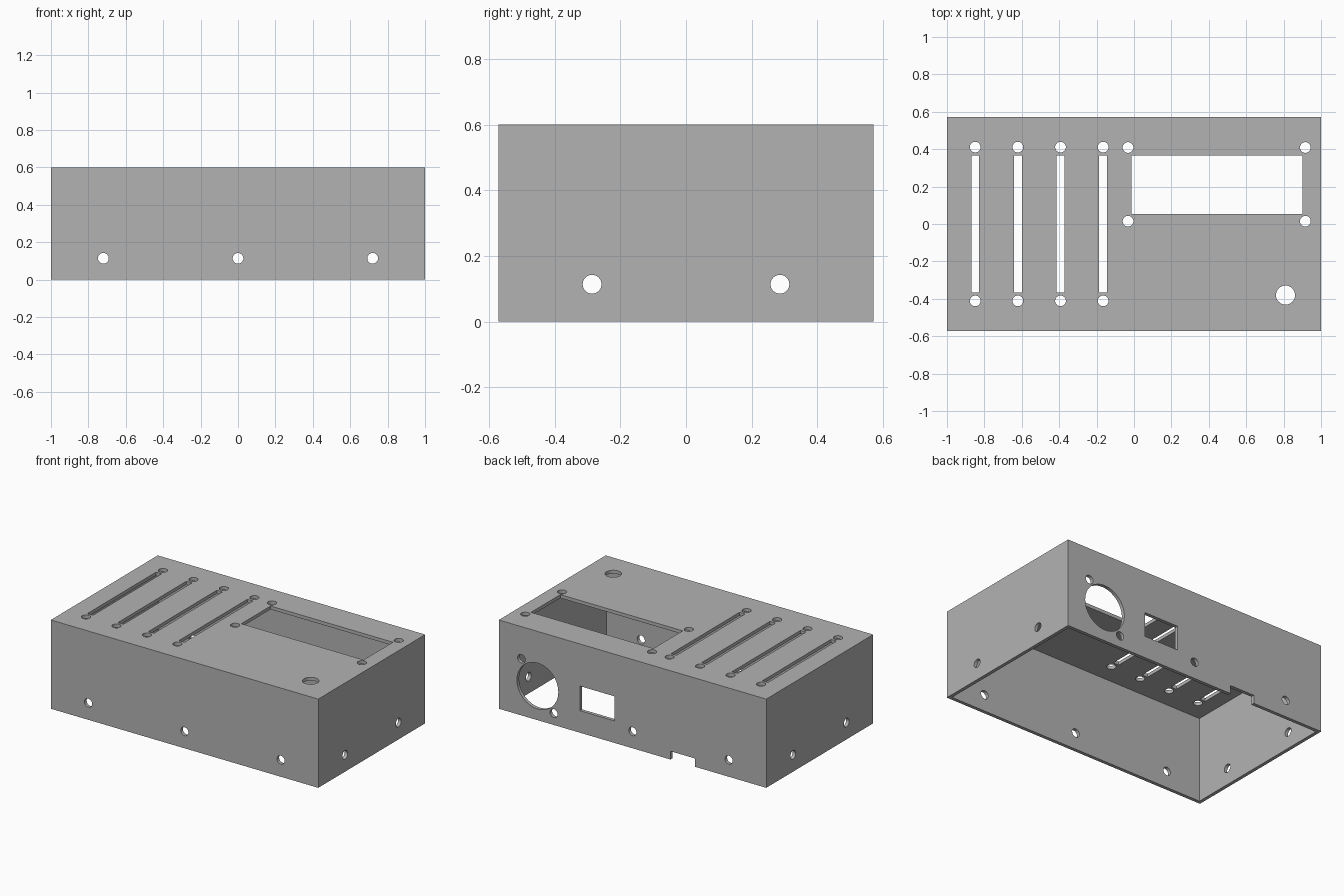
import bpy, bmesh
from mathutils import Matrix, Vector

if "Cube" in bpy.data.objects:
    bpy.data.objects.remove(bpy.data.objects["Cube"])

HX, HY, H, WALL = 1.0, 0.571, 0.6, 0.023
SCREW = 0.0286
DEPTH = 0.1      # cutter length through a wall


def add_box(bm, lo, hi):
    lo, hi = Vector(lo), Vector(hi)
    mat = Matrix.Translation((lo + hi) / 2) @ Matrix.Diagonal((*(hi - lo), 1))
    bmesh.ops.create_cube(bm, size=1, matrix=mat)


def add_hole(bm, centre, radius, axis):
    turn = {"x": Matrix.Rotation(1.5707963, 4, "Y"),
            "y": Matrix.Rotation(1.5707963, 4, "X"),
            "z": Matrix.Identity(4)}[axis]
    bmesh.ops.create_cone(bm, cap_ends=True, segments=32, radius1=radius,
                          radius2=radius, depth=DEPTH,
                          matrix=Matrix.Translation(centre) @ turn)


def make_object(name, bm):
    mesh = bpy.data.meshes.new(name)
    bm.to_mesh(mesh)
    bm.free()
    obj = bpy.data.objects.new(name, mesh)
    bpy.context.collection.objects.link(obj)
    return obj


def cut(target, bm, name):
    cutter = make_object(name, bm)
    cutter.hide_render = True
    mod = target.modifiers.new(name, "BOOLEAN")
    mod.operation = "DIFFERENCE"
    mod.solver = "EXACT"
    mod.object = cutter
    bpy.ops.object.select_all(action="DESELECT")
    bpy.context.view_layer.objects.active = target
    target.select_set(True)
    bpy.ops.object.modifier_apply(modifier=name)
    bpy.data.objects.remove(cutter)


# Material
grey = bpy.data.materials.new("matte grey")
grey.use_nodes = True
colour = (0.45, 0.45, 0.45, 1)
grey.diffuse_color = colour
grey.node_tree.nodes["Principled BSDF"].inputs["Base Color"].default_value = colour

# Enclosure body
bm = bmesh.new()
add_box(bm, (-HX, -HY, 0), (HX, HY, H))
case = make_object("enclosure_case", bm)
case.data.materials.append(grey)

# Hollow inside, open underneath
bm = bmesh.new()
add_box(bm, (WALL - HX, WALL - HY, -0.1), (HX - WALL, HY - WALL, H - WALL))
cut(case, bm, "hollow_cutter")

bm = bmesh.new()
top = H - WALL / 2
back = HY - WALL / 2
side = HX - WALL / 2
front = -back

# Vent slots with a round hole beyond each end
for i in range(4):
    x = -0.849 + 0.228 * i
    add_box(bm, (x - 0.021, -0.366, top - 0.05), (x + 0.021, 0.366, top + 0.05))
    for y in (-0.411, 0.411):
        add_hole(bm, (x, y, top), SCREW, "z")

# Display window, its four screw holes and the knob hole
add_box(bm, (-0.013, 0.054, top - 0.05), (0.902, 0.367, top + 0.05))
for x in (-0.032, 0.916):
    for y in (0.015, 0.409):
        add_hole(bm, (x, y, top), SCREW, "z")
add_hole(bm, (0.81, -0.38, top), 0.051, "z")

# Screw holes along the lower walls
for x in (-0.72, 0, 0.72):
    add_hole(bm, (x, front, 0.114), SCREW, "y")
for x in (-0.72, 0):
    add_hole(bm, (x, back, 0.114), SCREW, "y")
for x in (-side, side):
    for y in (-0.286, 0.286):
        add_hole(bm, (x, y, 0.114), SCREW, "x")

# Round rear opening with two diagonal screw holes
fan_x, fan_z = 0.71, 0.231
add_hole(bm, (fan_x, back, fan_z), 0.155, "y")
for s in (-1, 1):
    add_hole(bm, (fan_x + 0.121 * s, back, fan_z + 0.152 * s), SCREW, "y")

# Rear socket opening and cable notch
add_box(bm, (0.135, back - 0.05, 0.149), (0.394, back + 0.05, 0.315))
add_box(bm, (-0.468, back - 0.05, -0.05), (-0.283, back + 0.05, 0.056))
cut(case, bm, "opening_cutter")

# Smooth hole walls, crisp edges
bpy.ops.object.shade_smooth_by_angle()
